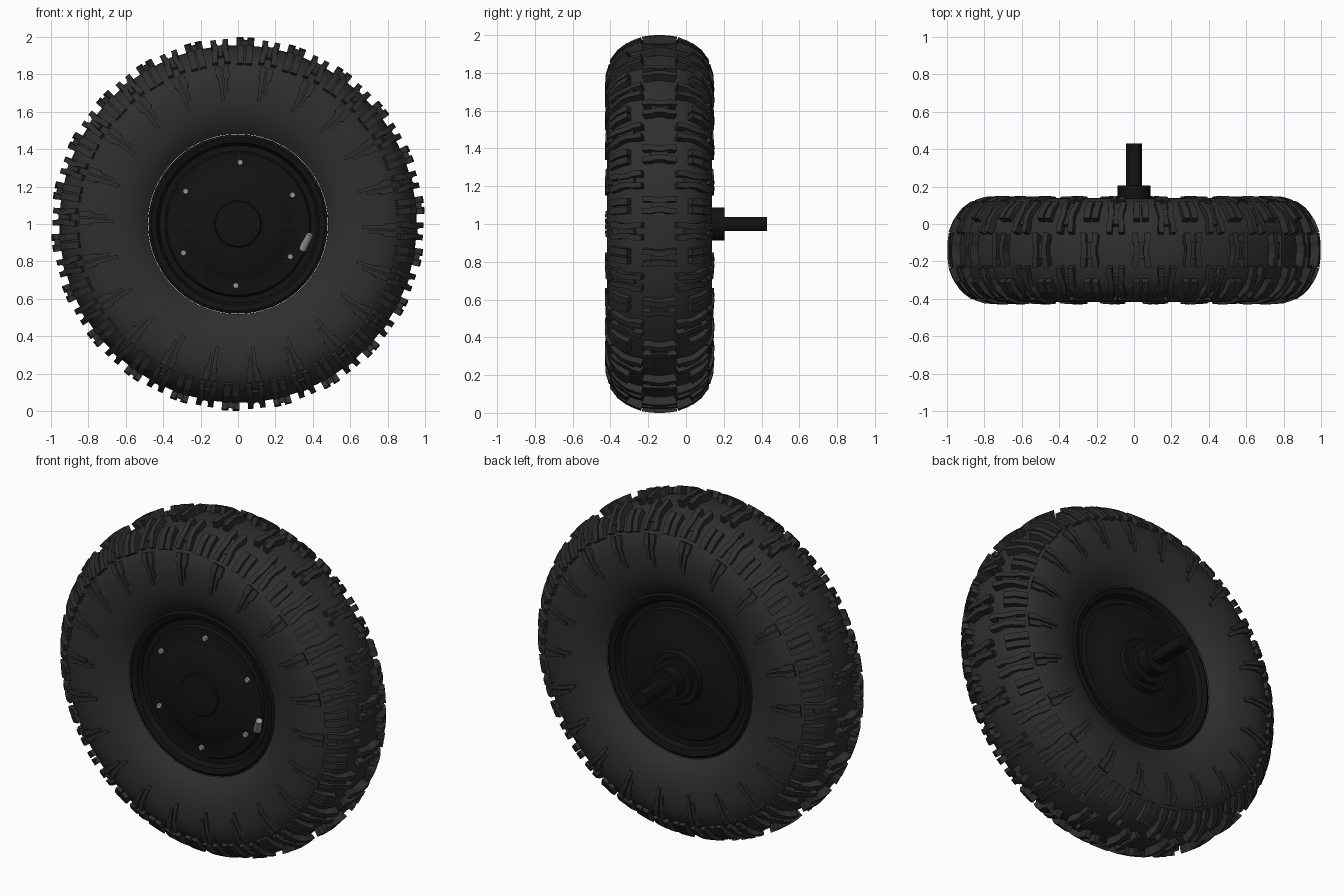
import bpy, bmesh
from math import sin, cos, radians, pi, tau
from mathutils import Vector, Matrix

if "Cube" in bpy.data.objects:
    bpy.data.objects.remove(bpy.data.objects["Cube"])

YC, ZC = -0.14, 1.0          # wheel centre
PITCHES = 22                 # tread repeats around the tyre


def material(name, v):
    m = bpy.data.materials.new(name)
    m.diffuse_color = (v, v, v, 1)
    m.use_nodes = True
    m.node_tree.nodes["Principled BSDF"].inputs["Base Color"].default_value = m.diffuse_color
    return m


RUBBER = material("rubber", 0.028)
BLACK = material("black_metal", 0.006)
STEEL = material("steel", 0.3)


def finish(bm, name, mat, smooth=None):
    bmesh.ops.recalc_face_normals(bm, faces=bm.faces)
    me = bpy.data.meshes.new(name)
    bm.to_mesh(me)
    bm.free()
    ob = bpy.data.objects.new(name, me)
    bpy.context.collection.objects.link(ob)
    me.materials.append(mat)
    if smooth:
        bpy.ops.object.select_all(action='DESELECT')
        ob.select_set(True)
        bpy.context.view_layer.objects.active = ob
        bpy.ops.object.shade_smooth_by_angle(angle=radians(smooth))
    return ob


def wheel_point(r, y, ang):
    """Angle is measured from straight up towards +x."""
    return Vector((r * sin(ang), y, ZC + r * cos(ang)))


def lathe(name, profile, mat, steps, smooth=30):
    bm = bmesh.new()
    vs = [bm.verts.new(wheel_point(r, y, 0)) for r, y in profile]
    edges = [bm.edges.new(p) for p in zip(vs, vs[1:])]
    bmesh.ops.spin(bm, geom=vs + edges, cent=(0, 0, ZC), axis=(0, 1, 0),
                   angle=tau, steps=steps, use_duplicate=False)
    bmesh.ops.remove_doubles(bm, verts=bm.verts, dist=1e-5)
    return finish(bm, name, mat, smooth)


def section(phi, h=0.0):
    """Tyre cross-section (squarish oval): r, y at polar angle phi, lifted by h."""
    p = radians(phi)
    a, b, n = 0.278, (0.235 if cos(p) > 0 else 0.314), 2.3
    d = ((abs(sin(p)) / a) ** n + (abs(cos(p)) / b) ** n) ** (-1 / n) + h
    return 0.72 + d * cos(p), YC + d * sin(p)


# Tyre carcass
lathe("tyre", [section(-140 + 7 * i) for i in range(41)], RUBBER, 96)


def bar(bm, ang, path):
    """Raised strip on the tyre; path rows are (phi, offset, half width, height)."""
    rings = []
    for phi, u, w, h in path:
        r0, y0 = section(phi, -0.01)
        r1, y1 = section(phi, h)
        rings.append([bm.verts.new(wheel_point(r, y, ang + s / r1)) for r, y, s in
                      ((r0, y0, u - w), (r0, y0, u + w), (r1, y1, u + w), (r1, y1, u - w))])
    for a, b in zip(rings, rings[1:]):
        for i in range(4):
            j = (i + 1) % 4
            bm.faces.new((a[i], a[j], b[j], b[i]))
    bm.faces.new(rings[0])
    bm.faces.new(rings[-1])


def bowtie(bm, ang, p0, p1, h0, h1):
    """Two bent bars joined by a lower web."""
    at = lambda t: (p0 + (p1 - p0) * t, h0 + (h1 - h0) * t)
    for side in (-1, 1):
        rows = []
        for t, u in ((0, .033), (.25, .032), (.38, .025), (.62, .025), (.75, .032), (1, .033)):
            phi, h = at(t)
            rows.append((phi, side * u, .015, h))
        bar(bm, ang, rows)
    rows = []
    for t in (.25, .5, .75):
        phi, h = at(t)
        rows.append((phi, 0, .02, h - .014))
    bar(bm, ang, rows)


# Tread: centre bow ties, shoulder bow ties, edge blocks and sidewall lugs
centre, shoulder, edge, wall = (bmesh.new() for _ in range(4))
for k in range(PITCHES):
    a = radians(2.3) + k * tau / PITCHES
    b = a + pi / PITCHES
    bowtie(centre, a, -19, 19, .045, .045)
    for s in (-1, 1):
        bowtie(shoulder, b, s * 20, s * 60, .045, .026)
        for u in (-.023, .023):
            bar(edge, a, [(s * 36, u, .018, .038), (s * 48, u, .018, .033),
                          (s * 62, u, .018, .022)])
        bar(wall, b, [(s * 64, -.02, .016, .02), (s * 74, -.02, .016, .016),
                      (s * 78, -.014, .011, .013), (s * 90, -.012, .010, .012),
                      (s * 101, -.012, .009, .008)])
        bar(wall, b, [(s * 64, .02, .016, .02), (s * 76, .02, .016, .015),
                      (s * 80, .014, .009, .012), (s * 93, .013, .008, .010)])
finish(centre, "centre_tread", RUBBER)
finish(shoulder, "shoulder_tread", RUBBER)
finish(edge, "edge_tread", RUBBER)
finish(wall, "sidewall_lugs", RUBBER)

# Rim and domed hub cover, one turned body from front to back
lathe("rim", [(0, -.372), (.12, -.37), (.125, -.362), (.225, -.358), (.28, -.335),
              (.30, -.325), (.38, -.322), (.39, -.305), (.42, -.305), (.435, -.335),
              (.465, -.345), (.48, -.335), (.475, -.30), (.44, -.26), (.44, -.02),
              (.475, .02), (.48, .055), (.465, .065), (.435, .055), (.42, .025),
              (.39, .025), (.38, .042), (.30, .045), (.28, .055), (.16, .075),
              (.15, .10), (0, .10)], BLACK, 64)

# Stepped hub at the back
lathe("rear_hub", [(0, .05), (.12, .05), (.12, .13), (.087, .135), (.087, .205), (0, .205)],
      BLACK, 40)

# Axle with flats above and below
bm = bmesh.new()
bmesh.ops.create_cone(bm, cap_ends=True, segments=32, radius1=.043, radius2=.043, depth=.29,
                      matrix=Matrix.Translation((0, .285, ZC)) @ Matrix.Rotation(pi / 2, 4, 'X'))
for v in bm.verts:
    v.co.z = max(ZC - .036, min(ZC + .036, v.co.z))
bmesh.ops.remove_doubles(bm, verts=bm.verts, dist=1e-5)
finish(bm, "axle", BLACK, 30)

# Six cover bolts
bm = bmesh.new()
for k in range(6):
    pos = wheel_point(.33, -.327, radians(2) + k * tau / 6)
    bmesh.ops.create_cone(bm, cap_ends=True, segments=16, radius1=.017, radius2=.014, depth=.02,
                          matrix=Matrix.Translation(pos) @ Matrix.Rotation(pi / 2, 4, 'X'))
finish(bm, "bolts", STEEL, 30)

# Valve stem lying in the rim channel
p0, p1 = Vector((.345, -.31, .865)), Vector((.385, -.35, .945))
bm = bmesh.new()
bmesh.ops.create_cone(bm, cap_ends=True, segments=16, radius1=.022, radius2=.018,
                      depth=(p1 - p0).length,
                      matrix=Matrix.Translation((p0 + p1) / 2)
                      @ (p1 - p0).to_track_quat('Z', 'Y').to_matrix().to_4x4())
finish(bm, "valve_stem", STEEL, 30)
